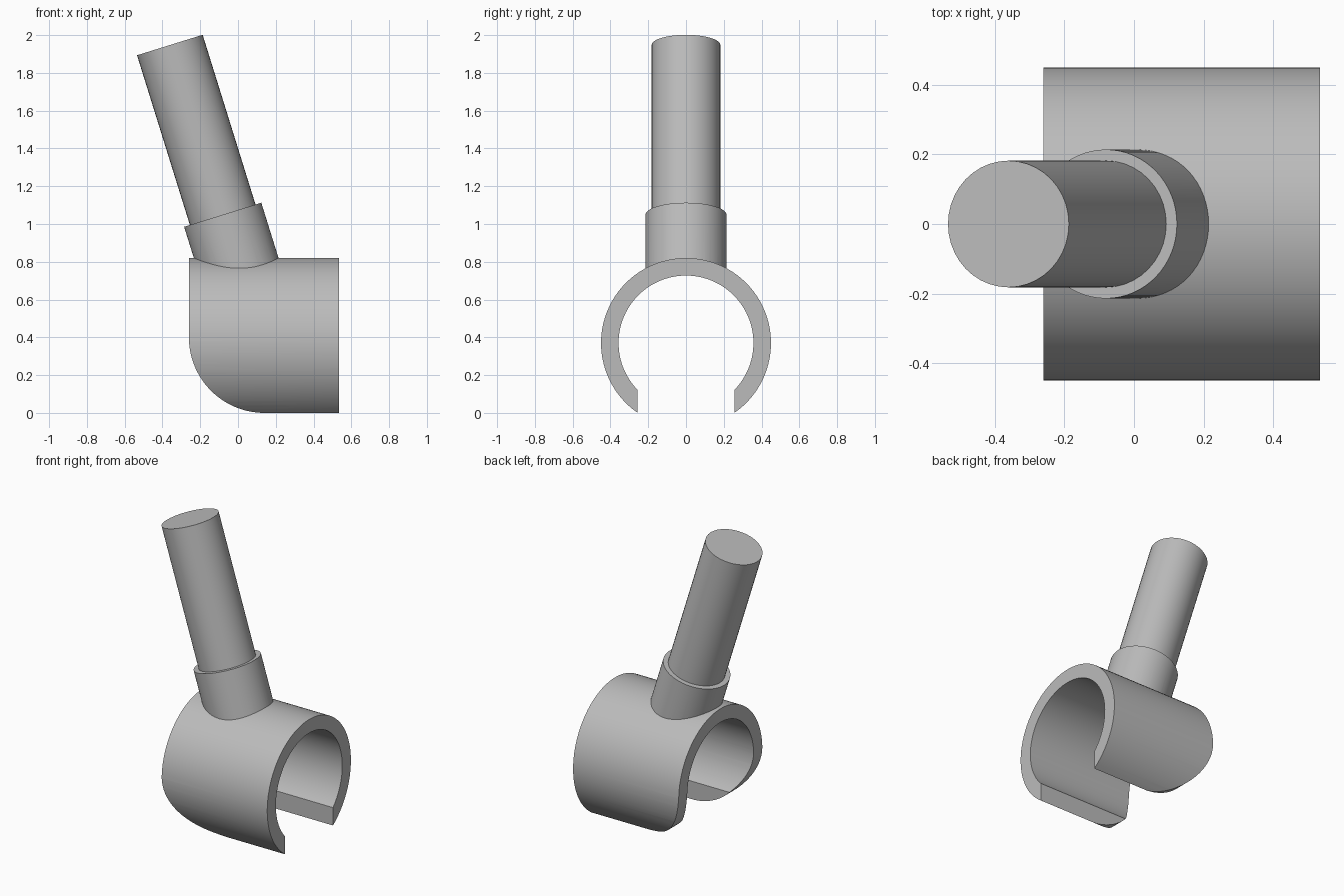
import bpy, bmesh, math
from mathutils import Vector, Matrix

if "Cube" in bpy.data.objects:
    bpy.data.objects.remove(bpy.data.objects["Cube"])

TILT = math.radians(17.3)
AXIS_Z, OUTER, INNER, SLOT = 0.37, 0.45, 0.357, 0.257
X0, X1 = -0.26, 0.535

grey = bpy.data.materials.new("plain grey")
grey.diffuse_color = (0.5, 0.5, 0.5, 1)
grey.use_nodes = True
grey.node_tree.nodes["Principled BSDF"].inputs["Base Color"].default_value = grey.diffuse_color


def extrude_profile(name, points, offset):
    """Closed planar outline pushed along a vector into a solid."""
    bm = bmesh.new()
    face = bm.faces.new([bm.verts.new(p) for p in points])
    res = bmesh.ops.extrude_face_region(bm, geom=[face])
    verts = [g for g in res["geom"] if isinstance(g, bmesh.types.BMVert)]
    bmesh.ops.translate(bm, verts=verts, vec=offset)
    bmesh.ops.recalc_face_normals(bm, faces=bm.faces)
    mesh = bpy.data.meshes.new(name)
    bm.to_mesh(mesh)
    bm.free()
    mesh.materials.append(grey)
    obj = bpy.data.objects.new(name, mesh)
    bpy.context.collection.objects.link(obj)
    return obj


def rod(name, radius, start, end, sides):
    """Solid cylinder between two points."""
    start, end = Vector(start), Vector(end)
    rot = (end - start).to_track_quat('Z', 'Y').to_matrix()
    ring = [start + rot @ Vector((radius * math.cos(2 * math.pi * i / sides),
                                  radius * math.sin(2 * math.pi * i / sides), 0))
            for i in range(sides)]
    return extrude_profile(name, ring, end - start)


def activate(obj):
    bpy.ops.object.select_all(action='DESELECT')
    obj.select_set(True)
    bpy.context.view_layer.objects.active = obj


def boolean(obj, cutter, operation):
    mod = obj.modifiers.new("cut", 'BOOLEAN')
    mod.operation, mod.solver, mod.object = operation, 'EXACT', cutter
    activate(obj)
    bpy.ops.object.modifier_apply(modifier=mod.name)
    bpy.data.objects.remove(cutter)


def clip_arc(radius, steps=72):
    """Arc over the top, ending at the slot walls on each side."""
    a = -math.acos(SLOT / radius)
    return [(X0, radius * math.cos(t), AXIS_Z + radius * math.sin(t))
            for t in (a + (math.pi - 2 * a) * i / steps for i in range(steps + 1))]


# open clip: slotted tube along x
clip = extrude_profile("clip", clip_arc(OUTER) + clip_arc(INNER)[::-1],
                       Vector((X1 - X0, 0, 0)))

# rounded lower corner at the left end of the clip
r = 0.4
corner = [(X0 + r - r * math.cos(t), -1, r - r * math.sin(t))
          for t in (math.pi / 2 * i / 32 for i in range(33))]
outline = corner + [(X0 + r, -1, -0.2), (X0 - 0.2, -1, -0.2), (X0 - 0.2, -1, r)]
boolean(clip, extrude_profile("corner_cutter", outline, Vector((0, 2, 0))), 'DIFFERENCE')

# tilted collar, trimmed flush with the bore of the clip
up = Vector((-math.sin(TILT), 0, math.cos(TILT)))
rim = Vector((-0.081, 0, 1.049))
collar = rod("collar", 0.214, rim - up * 0.5, rim, 64)
boolean(collar, rod("bore_cutter", INNER + 0.02, (-1, 0, AXIS_Z), (1, 0, AXIS_Z), 96),
        'DIFFERENCE')

# long handle rising from the collar
handle = rod("handle", 0.182, rim - up * 0.02, rim + up * 0.941, 40)

for obj in (clip, collar, handle):
    activate(obj)
    bpy.ops.object.shade_smooth_by_angle(angle=math.radians(30))
